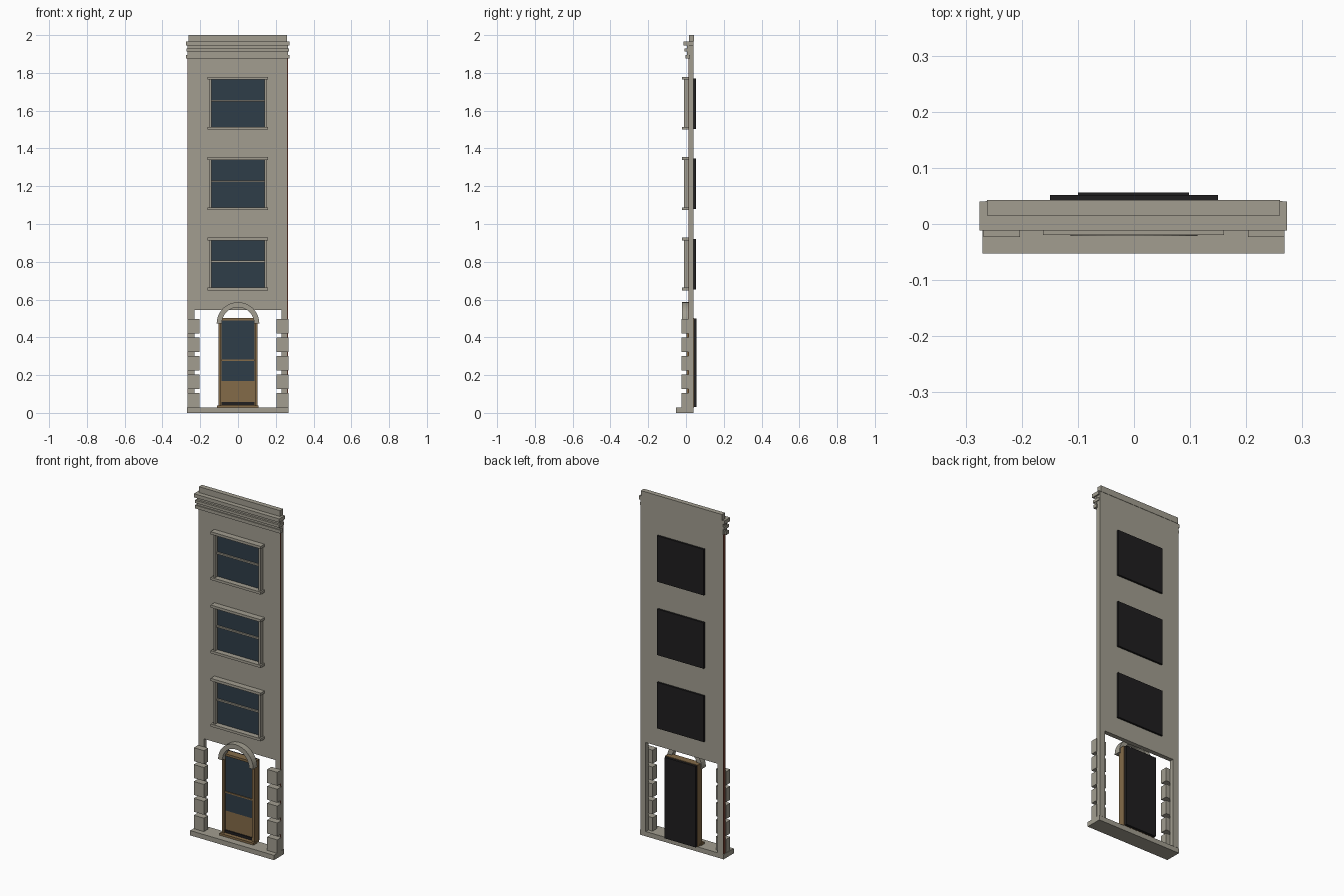
import bpy, bmesh, math

cube = bpy.data.objects.get("Cube")
if cube:
    bpy.data.objects.remove(cube, do_unlink=True)


def material(name, r, g, b):
    m = bpy.data.materials.new(name)
    m.use_nodes = True
    m.diffuse_color = (r, g, b, 1)
    bsdf = m.node_tree.nodes["Principled BSDF"]
    bsdf.inputs["Base Color"].default_value = (r, g, b, 1)
    bsdf.inputs["Roughness"].default_value = 0.8
    return m


stone = material("grey stone", 0.36, 0.34, 0.28)
wood = material("brown wood", 0.23, 0.145, 0.065)
glass = material("dark blue glass", 0.028, 0.047, 0.065)
black = material("black backing", 0.014, 0.013, 0.014)
brick = material("red brick", 0.17, 0.05, 0.03)


def extrude(name, outline, y0, y1, mat):
    """Extrude an x-z outline from y0 to y1."""
    bm = bmesh.new()
    face = bm.faces.new([bm.verts.new((x, y0, z)) for x, z in outline])
    res = bmesh.ops.extrude_face_region(bm, geom=[face])
    for v in res["geom"]:
        if isinstance(v, bmesh.types.BMVert):
            v.co.y = y1
    bmesh.ops.recalc_face_normals(bm, faces=bm.faces)
    mesh = bpy.data.meshes.new(name)
    bm.to_mesh(mesh)
    bm.free()
    mesh.materials.append(mat)
    obj = bpy.data.objects.new(name, mesh)
    bpy.context.collection.objects.link(obj)
    return obj


def box(name, x0, x1, y0, y1, z0, z1, mat):
    return extrude(name, [(x0, z0), (x1, z0), (x1, z1), (x0, z1)], y0, y1, mat)


def pair(name, x0, x1, *rest):
    """Matching boxes on both sides of the centre."""
    box("left_" + name, x0, x1, *rest)
    box("right_" + name, -x1, -x0, *rest)


# Wall with the ground floor opening, and its brick edges
W, LEG, BASE, HEAD, TOP = 0.265, 0.23, 0.028, 0.545, 1.965
extrude("wall", [(-W, BASE), (-LEG, BASE), (-LEG, HEAD), (LEG, HEAD),
                 (LEG, BASE), (W, BASE), (W, TOP), (-W, TOP)], 0.015, 0.041, stone)
box("left_brick_edge", 0.26, W, 0.013, 0.015, BASE, 1.88, brick)
box("right_brick_edge", -W - 0.002, -W, 0.018, 0.037, BASE, 1.88, brick)

# Plinth, parapet and cornice
box("plinth", -0.27, 0.268, -0.053, 0.04, 0, BASE, stone)
box("parapet", -0.262, 0.26, 0.015, 0.043, TOP, 2, stone)
box("upper_cornice", -0.275, 0.273, -0.012, 0.04, 1.945, 1.966, stone)
box("middle_cornice", -0.272, 0.27, -0.008, 0.038, 1.912, 1.928, stone)
box("lower_cornice", -0.275, 0.273, -0.002, 0.022, 1.877, 1.896, stone)
box("cornice_core", -0.267, 0.266, 0.004, 0.016, 1.885, 1.955, stone)

# Corner stones
for i in range(5):
    z = BASE + 0.098 * i
    pair(f"corner_stone_{i + 1}", 0.203, 0.268, -0.023, 0.016, z, z + 0.078, stone)

# Windows
for i in range(3):
    z = 0.648 + 0.4255 * i
    n = f"window_{i + 1}_"
    box(n + "sill", -0.162, 0.16, -0.02, 0.016, z, z + 0.015, stone)
    box(n + "head", -0.162, 0.16, -0.02, 0.016, z + 0.265, z + 0.28, stone)
    pair(n + "jamb", 0.139, 0.151, -0.011, 0.016, z + 0.015, z + 0.265, stone)
    box(n + "glass", -0.139, 0.139, 0.011, 0.016, z + 0.015, z + 0.265, glass)
    box(n + "rail", -0.139, 0.139, 0.001, 0.012, z + 0.149, z + 0.158, stone)
    box(n + "backing", -0.15, 0.15, 0.041, 0.052, z + 0.005, z + 0.272, black)

# Door
pair("door_jamb", 0.09, 0.104, 0.002, 0.042, BASE, 0.503, wood)
box("door_head", -0.09, 0.09, 0.002, 0.042, 0.49, 0.503, wood)
box("door_panel", -0.09, 0.09, 0.012, 0.041, BASE, 0.49, wood)
box("door_glass", -0.088, 0.088, 0.009, 0.013, 0.17, 0.488, glass)
box("door_rail", -0.088, 0.088, 0.004, 0.011, 0.275, 0.283, wood)
box("door_threshold", -0.11, 0.108, -0.012, 0.02, BASE, 0.04, wood)
box("door_kick_strip", -0.088, 0.088, 0.006, 0.013, 0.043, 0.058, black)
box("door_backing", -0.1, 0.098, 0.041, 0.056, 0.03, 0.5, black)

# Round arch over the door
N = 20


def arc(r):
    return [(r * math.cos(math.pi * i / N), 0.473 + r * math.sin(math.pi * i / N))
            for i in range(N + 1)]


extrude("door_arch", arc(0.113) + arc(0.086)[::-1], -0.021, 0.016, stone)
